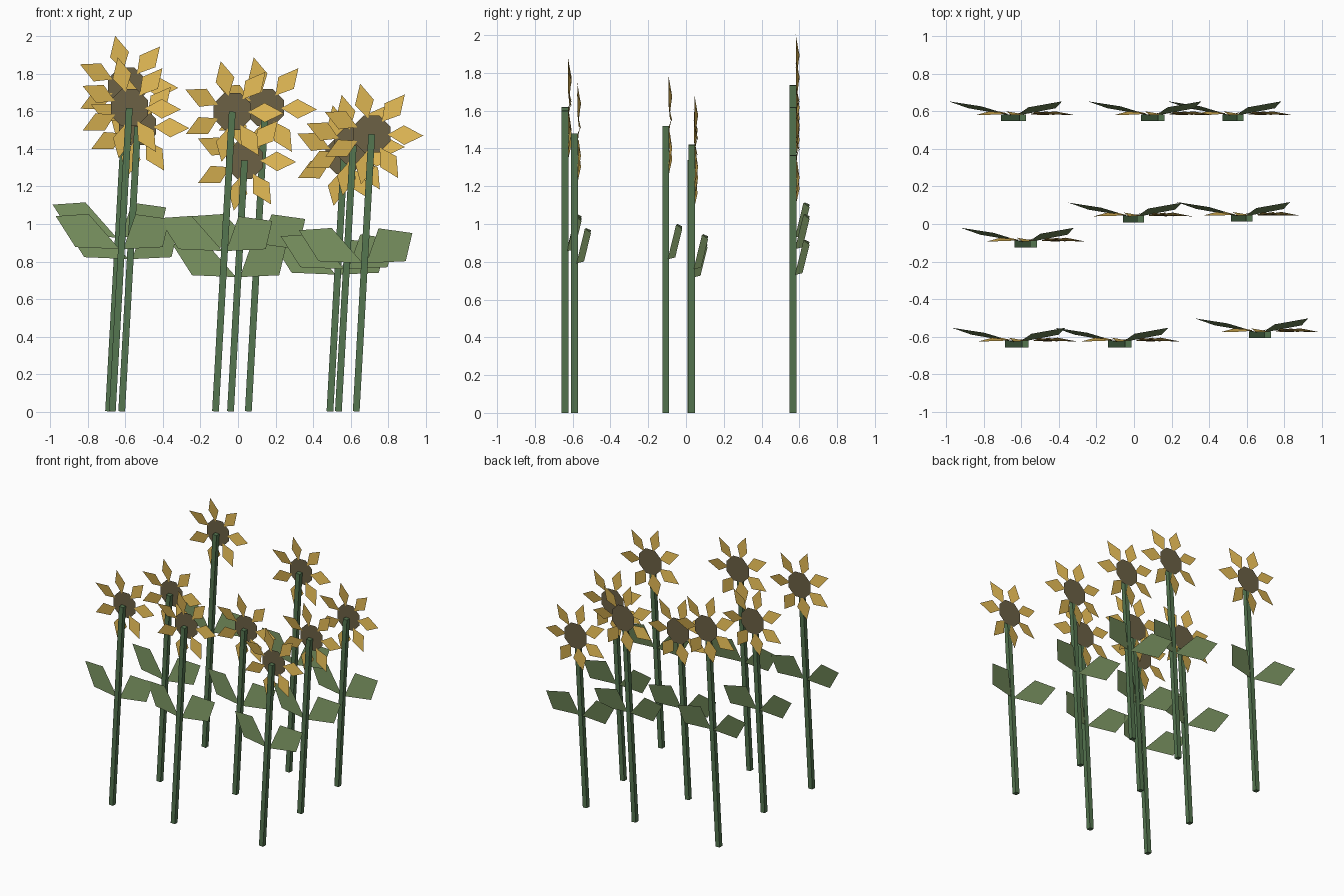
import bpy, bmesh, math
from mathutils import Matrix, Vector

if "Cube" in bpy.data.objects:
    bpy.data.objects.remove(bpy.data.objects["Cube"])


def material(name, rgb):
    m = bpy.data.materials.new(name)
    m.diffuse_color = (*rgb, 1)
    m.use_nodes = True
    m.node_tree.nodes["Principled BSDF"].inputs["Base Color"].default_value = m.diffuse_color
    return m


STEM = material("stem_green", (0.09, 0.18, 0.08))
LEAF = material("leaf_green", (0.18, 0.27, 0.11))
PETAL = material("petal_yellow", (0.75, 0.48, 0.09))
SEED = material("seed_brown", (0.15, 0.12, 0.06))
LEAN = math.radians(3.2)


def add(name, bm, mat):
    mesh = bpy.data.meshes.new(name)
    bm.to_mesh(mesh)
    bm.free()
    mesh.materials.append(mat)
    ob = bpy.data.objects.new(name, mesh)
    bpy.context.collection.objects.link(ob)


def sheets(polys):
    bm = bmesh.new()
    for p in polys:
        bm.faces.new([bm.verts.new(v) for v in p])
    return bm


def flower(i, x, y, h):
    base = Vector((x, y, 0))
    s = math.tan(LEAN)
    top = Vector((x + h * s, y, h))

    # Square leaning stem
    bm = bmesh.new()
    bmesh.ops.create_cube(bm, size=1, matrix=Matrix.Translation((base + top) / 2)
                          @ Matrix.Rotation(LEAN, 4, 'Y')
                          @ Matrix.Diagonal((0.036, 0.036, h, 1)))
    add(f"stem_{i}", bm, STEM)

    # Pair of raised leaves
    z = 0.535 * h
    o = Vector((x + z * s, y, z))
    left = [(-0.01, 0.01, 0), (-0.245, 0.05, 0.01), (-0.35, 0.087, 0.175), (-0.175, 0.06, 0.187)]
    right = [(0.01, 0.01, 0), (0.22, 0.05, 0.01), (0.255, 0.087, 0.16), (0.075, 0.055, 0.185)]
    add(f"leaves_{i}", sheets([[o + Vector(p) for p in leaf] for leaf in (left, right)]), LEAF)

    # Flat octagonal seed disc behind the stem
    disc = []
    for k in range(8):
        a = math.radians(22.5 + 45 * k)
        disc.append(top + Vector((0.107 * math.cos(a), 0.026, 0.107 * math.sin(a))))
    add(f"seed_disc_{i}", sheets([disc]), SEED)

    # Seven slightly twisted kite petals: (radius, sideways, depth)
    kite = [(0.085, 0, 0.022), (0.17, 0.052, 0.034), (0.275, 0, 0.014), (0.175, -0.052, 0.016)]
    petals = []
    for angle in (-2, 50, 103, 155, 206, 258, 301):
        a = math.radians(angle)
        c, n = math.cos(a), math.sin(a)
        petals.append([top + Vector((r * c - w * n, d, r * n + w * c)) for r, w, d in kite])
    add(f"petals_{i}", sheets(petals), PETAL)


# Three rows of three: stem foot x, y and height
PLANTS = [(-0.67, -0.64, 1.62), (-0.12, -0.64, 1.60), (0.63, -0.59, 1.48),
          (-0.62, -0.107, 1.52), (-0.04, 0.027, 1.34), (0.535, 0.03, 1.42),
          (-0.69, 0.567, 1.735), (0.055, 0.567, 1.62), (0.49, 0.567, 1.365)]
for i, p in enumerate(PLANTS, 1):
    flower(i, *p)
